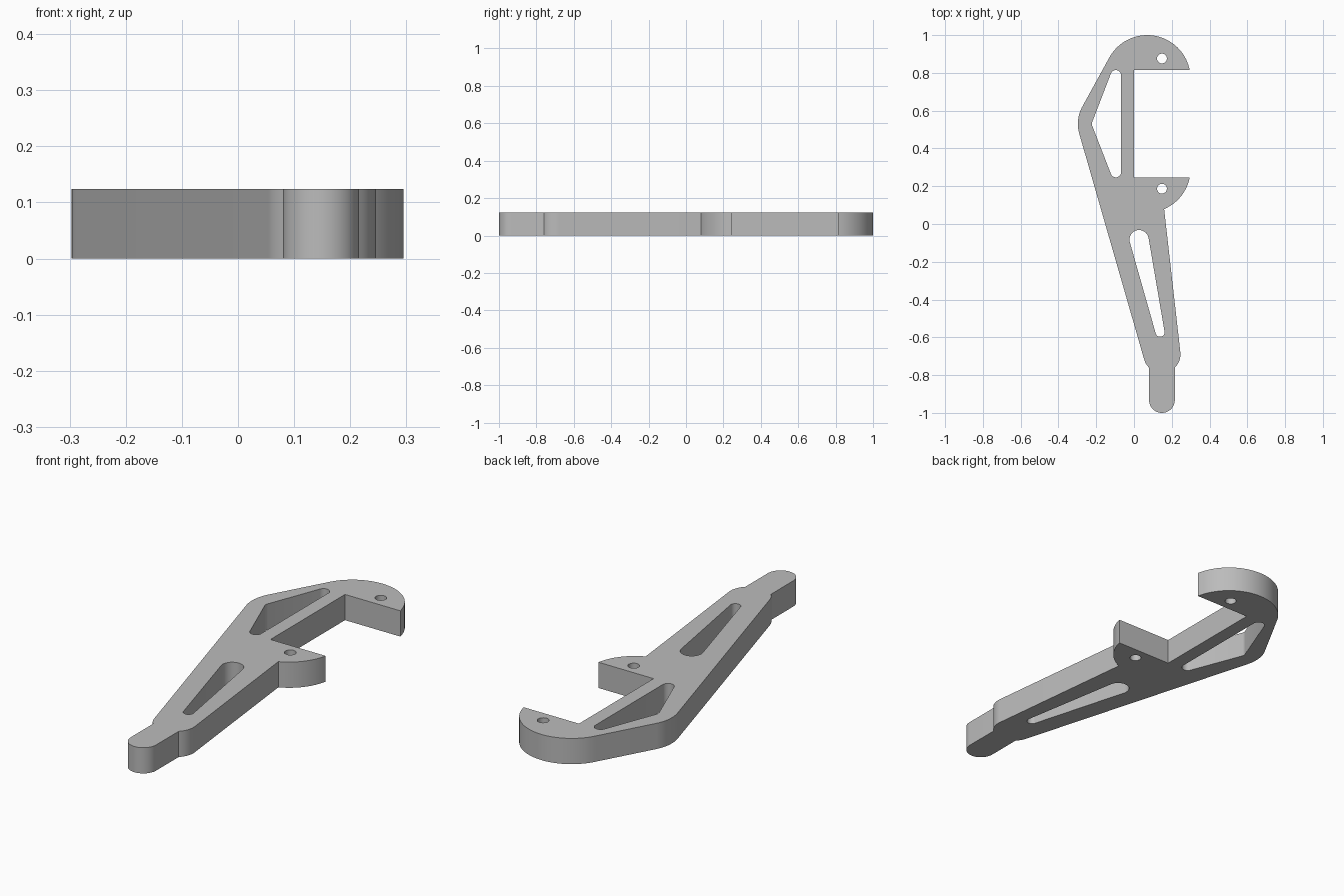
import bpy, bmesh
from math import sin, cos, radians, pi
from mathutils import Vector
from mathutils.geometry import convex_hull_2d

if "Cube" in bpy.data.objects:
    bpy.data.objects.remove(bpy.data.objects["Cube"])

THICK = 0.124


def arc(cx, cy, r, a0, a1, n):
    """Points along an arc, angles in degrees."""
    return [(cx + r * cos(radians(a0 + (a1 - a0) * i / n)),
             cy + r * sin(radians(a0 + (a1 - a0) * i / n))) for i in range(n + 1)]


def circle(cx, cy, r, n=32):
    return arc(cx, cy, r, 0, 360, n)[:-1]


def rounded_slot(*circles):
    """Hull wrapped around several circles."""
    pts = [Vector(p) for c in circles for p in circle(*c)]
    return [tuple(pts[i]) for i in convex_hull_2d(pts)]


# Outer profile, anticlockwise
outline = [(0, 0.815)]
outline += arc(0.07, 0.771, 0.229, 11, 152.6, 40)      # upper jaw
outline += arc(-0.107, 0.53, 0.19, 152.6, 196.4, 14)   # rounded elbow
outline += arc(0.148, -0.69, 0.098, 196.4, 226, 8)     # left shoulder
outline += arc(0.148, -0.932, 0.068, 180, 360, 28)     # handle tip
outline += arc(0.148, -0.69, 0.098, -46, 6.2, 12)      # right shoulder
outline += arc(0.07, 0.29, 0.229, -67, -11, 18)        # lower jaw
outline += [(0, 0.247)]

# Bolt holes and lightening slots
holes = [
    circle(0.148, 0.876, 0.026),
    circle(0.148, 0.187, 0.026),
    rounded_slot((-0.096, 0.787, 0.028), (-0.096, 0.275, 0.028), (-0.195, 0.53, 0.028)),
    rounded_slot((0.027, -0.083, 0.051), (0.138, -0.573, 0.024)),
]

# Fill the profile and extrude it into a plate
bm = bmesh.new()
edges = []
for loop in [outline] + holes:
    vs = [bm.verts.new((x, y, 0)) for x, y in loop]
    edges += [bm.edges.new((vs[i - 1], vs[i])) for i in range(len(vs))]
bmesh.ops.triangle_fill(bm, use_beauty=True, edges=edges, normal=(0, 0, 1))
ext = bmesh.ops.extrude_face_region(bm, geom=bm.faces[:])
bmesh.ops.translate(bm, vec=(0, 0, THICK),
                    verts=[g for g in ext["geom"] if isinstance(g, bmesh.types.BMVert)])
bmesh.ops.recalc_face_normals(bm, faces=bm.faces[:])

mesh = bpy.data.meshes.new("hook_plate")
bm.to_mesh(mesh)
bm.free()
plate = bpy.data.objects.new("hook_plate", mesh)
bpy.context.collection.objects.link(plate)

grey = bpy.data.materials.new("light grey")
grey.diffuse_color = (0.5, 0.5, 0.5, 1)
grey.use_nodes = True
grey.node_tree.nodes["Principled BSDF"].inputs["Base Color"].default_value = grey.diffuse_color
mesh.materials.append(grey)

bpy.context.view_layer.objects.active = plate
plate.select_set(True)
bpy.ops.object.shade_smooth_by_angle(angle=radians(25))
